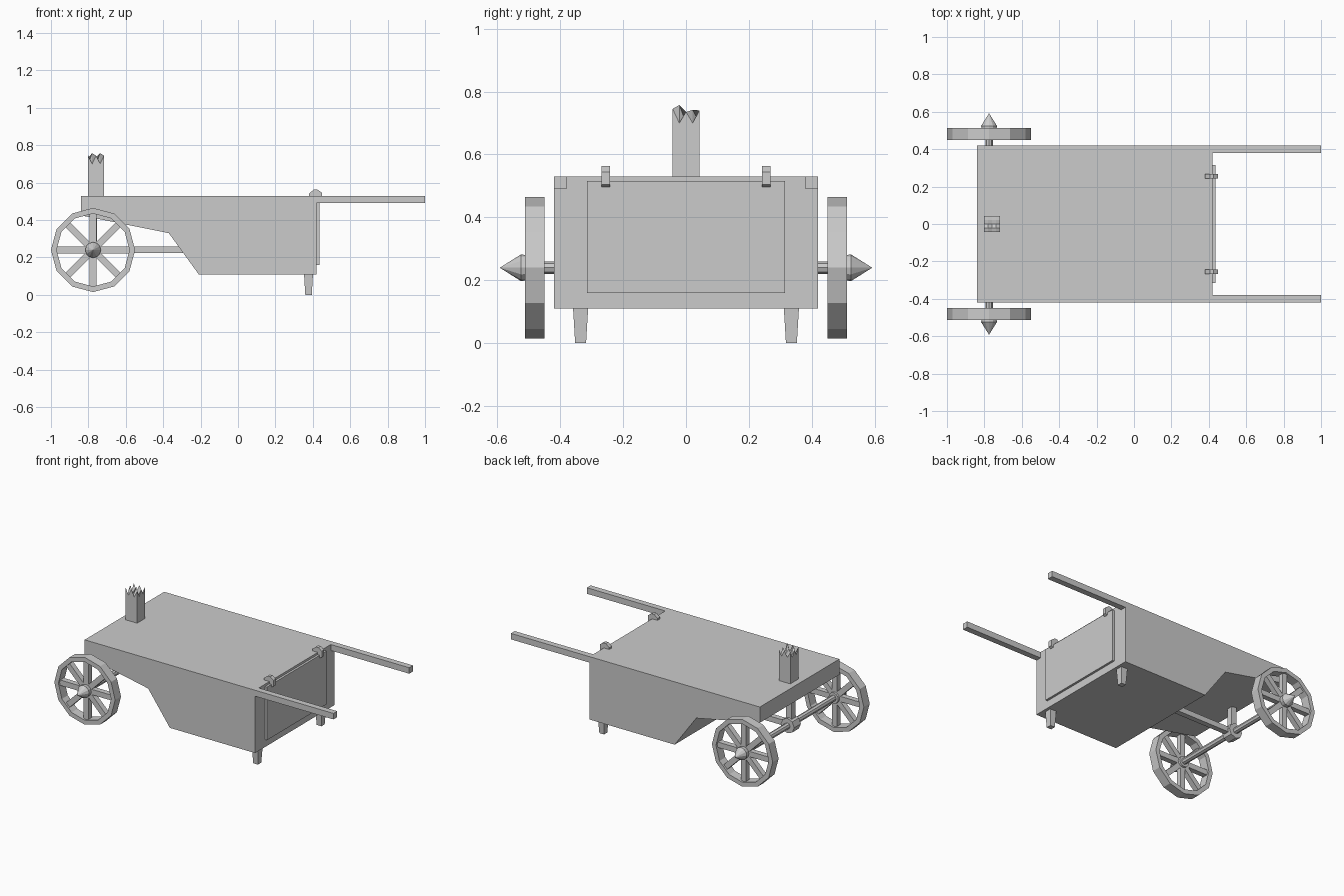
import bpy, bmesh
from math import pi, sin, cos
from mathutils import Matrix

if "Cube" in bpy.data.objects:
    bpy.data.objects.remove(bpy.data.objects["Cube"])

AX, AZ = -0.775, 0.24   # axle position


def finish(name, bm):
    bmesh.ops.recalc_face_normals(bm, faces=bm.faces)
    me = bpy.data.meshes.new(name)
    bm.to_mesh(me)
    bm.free()
    ob = bpy.data.objects.new(name, me)
    bpy.context.collection.objects.link(ob)
    return ob


def add_box(bm, x0, x1, y0, y1, z0, z1):
    m = Matrix.Translation(((x0 + x1) / 2, (y0 + y1) / 2, (z0 + z1) / 2))
    m = m @ Matrix.Diagonal((x1 - x0, y1 - y0, z1 - z0, 1))
    return bmesh.ops.create_cube(bm, size=1, matrix=m)["verts"]


def box(name, *dims):
    bm = bmesh.new()
    add_box(bm, *dims)
    return finish(name, bm)


def prism(name, profile, y0, y1):
    """Extrude an (x, z) outline along y."""
    bm = bmesh.new()
    f = bm.faces.new([bm.verts.new((x, y0, z)) for x, z in profile])
    new = bmesh.ops.extrude_face_region(bm, geom=[f])["geom"]
    vs = [v for v in new if isinstance(v, bmesh.types.BMVert)]
    bmesh.ops.translate(bm, verts=vs, vec=(0, y1 - y0, 0))
    return finish(name, bm)


def lathe(name, profile, sides, closed=False):
    """Turn a (radius, y) outline around the axle line."""
    bm = bmesh.new()
    rings = []
    for r, y in profile:
        n = sides if r > 0 else 1
        rings.append([bm.verts.new((AX + r * sin(2 * pi * k / sides), y,
                                    AZ + r * cos(2 * pi * k / sides))) for k in range(n)])
    pairs = list(zip(rings, rings[1:])) + ([(rings[-1], rings[0])] if closed else [])
    for a, b in pairs:
        for k in range(sides):
            j = (k + 1) % sides
            quad = [a[k % len(a)], a[j % len(a)], b[j % len(b)], b[k % len(b)]]
            bm.faces.new(list(dict.fromkeys(quad)))
    return finish(name, bm)


# Body with the underside cut away over the axle
prism("body", [(-0.84, 0.53), (0.42, 0.53), (0.42, 0.11), (-0.21, 0.11),
               (-0.37, 0.33), (-0.84, 0.425)], -0.42, 0.42)

# Hatch on the end
box("hatch", 0.415, 0.435, -0.315, 0.315, 0.16, 0.515)

# Axle, central collar, post and drawbar
lathe("axle", [(0, -0.5), (0.02, -0.5), (0.02, 0.5), (0, 0.5)], 8)
lathe("axle_collar", [(0, -0.035), (0.05, -0.035), (0.05, 0.035), (0, 0.035)], 8)
box("axle_post", AX - 0.02, AX + 0.02, -0.02, 0.02, AZ, 0.45)
box("drawbar", AX, -0.25, -0.018, 0.018, AZ - 0.016, AZ + 0.02)

for s, side in ((-1, "right"), (1, "left")):
    # Handles
    ya, yb = sorted((s * 0.38, s * 0.42))
    box("handle_" + side, 0.41, 1.0, ya, yb, 0.49, 0.53)

    # Tapered legs
    bm = bmesh.new()
    vs = add_box(bm, 0.353, 0.401, s * 0.335 - 0.024, s * 0.335 + 0.024, 0, 0.112)
    low = [v for v in vs if v.co.z < 0.05]
    bmesh.ops.scale(bm, verts=low, vec=(0.72, 0.72, 1),
                    space=Matrix.Translation((-0.377, -s * 0.335, 0)))
    finish("leg_" + side, bm)

    # Hatch hinges
    prism("hinge_" + side, [(0.38, 0.525), (0.38, 0.542), (0.405, 0.563), (0.425, 0.563),
                            (0.45, 0.545), (0.45, 0.505), (0.435, 0.497), (0.415, 0.525)],
          s * 0.255 - 0.013, s * 0.255 + 0.013)

    # Wheel rim
    lathe("wheel_rim_" + side, [(0.195, s * 0.45), (0.225, s * 0.45),
                                (0.225, s * 0.512), (0.195, s * 0.512)], 12, closed=True)

    # Eight spokes from four crossing bars
    bm = bmesh.new()
    for k in range(4):
        vs = add_box(bm, -0.2, 0.2, s * 0.481 - 0.018, s * 0.481 + 0.018, -0.018, 0.018)
        bmesh.ops.transform(bm, verts=vs, matrix=Matrix.Translation((AX, 0, AZ))
                            @ Matrix.Rotation(k * pi / 4, 4, 'Y'))
    finish("wheel_spokes_" + side, bm)

    # Pointed hub
    lathe("wheel_hub_" + side, [(0, s * 0.45), (0.036, s * 0.45), (0.042, s * 0.525),
                                (0, s * 0.592)], 12)

# Chimney with a jagged top made from a finely divided cap
bm = bmesh.new()
n, half = 4, 0.0425
peak = [0.745, 0.757, 0.735, 0.742, 0.74]
grid = [[bm.verts.new((-0.7585 + half * (i / 2 - 1), half * (j / 2 - 1),
                       peak[j] if (i + j) % 2 == 0 else 0.70))
         for j in range(n + 1)] for i in range(n + 1)]
for i in range(n):
    for j in range(n):
        bm.faces.new([grid[i][j], grid[i + 1][j], grid[i + 1][j + 1], grid[i][j + 1]])
rim = [e for e in bm.edges if e.is_boundary]
new = bmesh.ops.extrude_edge_only(bm, edges=rim)["geom"]
for v in new:
    if isinstance(v, bmesh.types.BMVert):
        v.co.z = 0.52
finish("chimney", bm)
